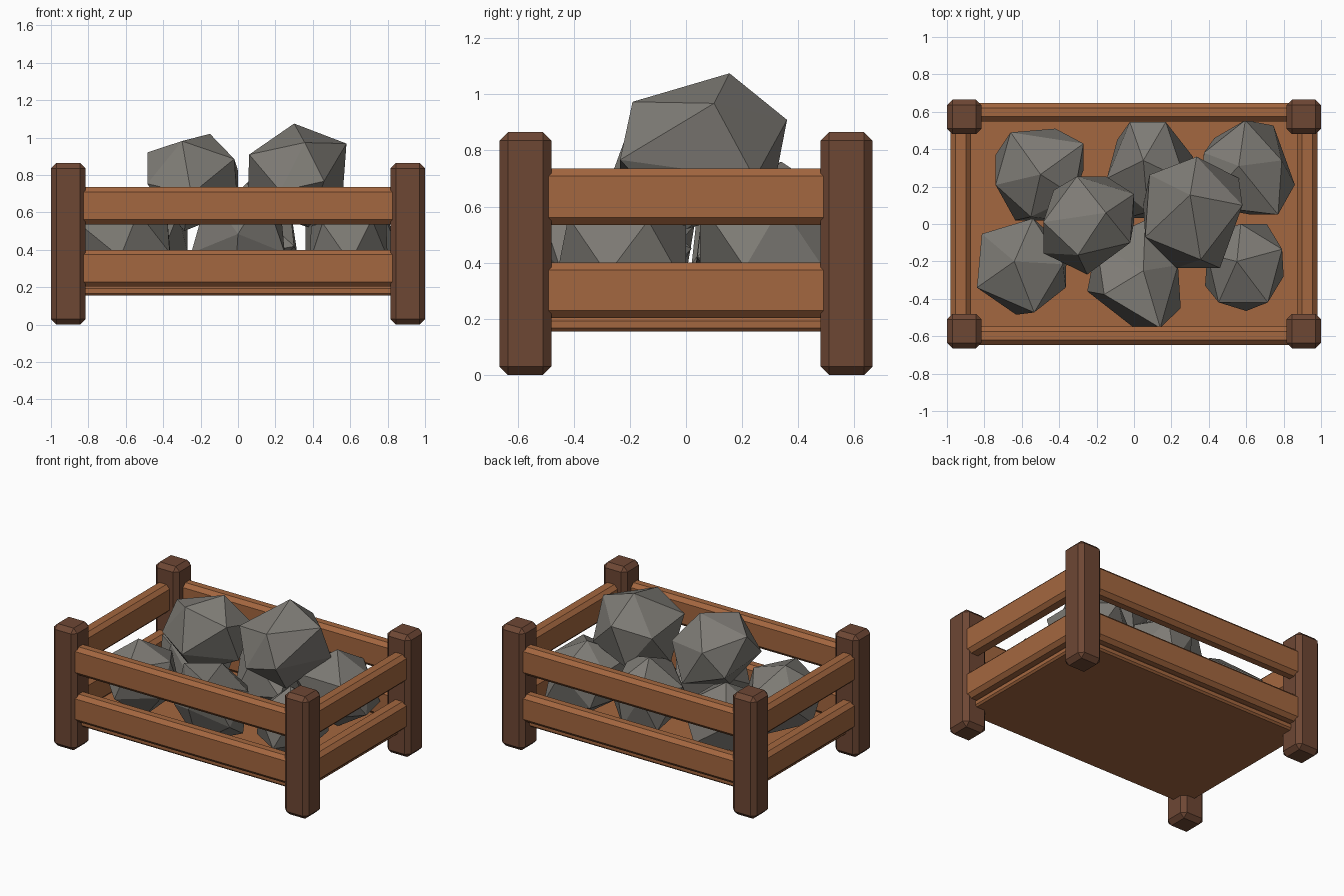
import bpy, bmesh, random
from mathutils import Vector, Euler

if "Cube" in bpy.data.objects:
    bpy.data.objects.remove(bpy.data.objects["Cube"])


def material(name, rgb):
    m = bpy.data.materials.new(name)
    m.diffuse_color = (*rgb, 1)
    m.use_nodes = True
    m.node_tree.nodes["Principled BSDF"].inputs["Base Color"].default_value = m.diffuse_color
    return m


dark_wood = material("dark_wood", (0.155, 0.063, 0.034))
light_wood = material("light_wood", (0.37, 0.135, 0.05))
stone = material("stone", (0.21, 0.2, 0.18))


def add_object(name, bm, mat):
    me = bpy.data.meshes.new(name)
    bm.to_mesh(me)
    bm.free()
    me.materials.append(mat)
    ob = bpy.data.objects.new(name, me)
    bpy.context.collection.objects.link(ob)
    return ob


def box(name, lo, hi, bevel, mat):
    """Chamfered box between two corners."""
    lo, hi = Vector(lo), Vector(hi)
    bm = bmesh.new()
    bmesh.ops.create_cube(bm, size=1)
    for v in bm.verts:
        v.co = (lo + hi) / 2 + v.co * (hi - lo)
    bmesh.ops.bevel(bm, geom=bm.edges[:], offset=bevel, segments=1,
                    profile=0.5, affect='EDGES')
    return add_object(name, bm, mat)


# Corners of a regular icosahedron
bm = bmesh.new()
bmesh.ops.create_icosphere(bm, subdivisions=1, radius=1)
ICO = [v.co.copy() for v in bm.verts]
bm.free()


def fitted(lo, hi, seed):
    """Jittered, randomly turned icosahedron filling a bounding box."""
    rng = random.Random(seed)
    turn = Euler([rng.uniform(0, 6.28) for _ in range(3)]).to_matrix()
    pts = [turn @ (p + Vector([rng.uniform(-0.08, 0.08) for _ in range(3)])) for p in ICO]
    for i in range(3):
        a, b = min(p[i] for p in pts), max(p[i] for p in pts)
        for p in pts:
            p[i] = lo[i] + (p[i] - a) / (b - a) * (hi[i] - lo[i])
    return sorted(pts, key=lambda p: -p.z)


def match(pts, plan):
    """Pair the peak and each plan corner with its nearest free point."""
    free, pairs, cost = pts[1:], [(pts[0], plan[-1])], (pts[0].xy - plan[-1]).length
    for c in plan[:-1]:
        p = min(free, key=lambda q: (q.xy - c).length)
        free.remove(p)
        pairs.append((p, c))
        cost += (p.xy - c).length
    return cost, pairs


def rock(name, z0, z1, plan):
    """Convex rock whose outline from above follows plan; last plan point is the peak."""
    plan = [Vector(c) for c in plan]
    lo = [min(c[i] for c in plan) for i in (0, 1)] + [z0]
    hi = [max(c[i] for c in plan) for i in (0, 1)] + [z1]
    best = min(range(500), key=lambda s: match(fitted(lo, hi, s), plan)[0])
    pts = fitted(lo, hi, best)
    for p, c in match(pts, plan)[1]:
        p.xy = c
    bm = bmesh.new()
    for p in pts:
        bm.verts.new(p)
    hull = bmesh.ops.convex_hull(bm, input=bm.verts[:])
    loose = {g for g in hull["geom_interior"] + hull["geom_unused"]
             if isinstance(g, bmesh.types.BMVert)}
    bmesh.ops.delete(bm, geom=list(loose), context='VERTS')
    bmesh.ops.recalc_face_normals(bm, faces=bm.faces[:])
    return add_object(name, bm, stone)


# Corner posts
for sx, side in ((-1, "left"), (1, "right")):
    for sy, end in ((-1, "front"), (1, "back")):
        cx, cy = sx * 0.9075, sy * 0.5725
        box(f"{end}_{side}_post", (cx - 0.0925, cy - 0.0925, 0),
            (cx + 0.0925, cy + 0.0925, 0.865), 0.03, dark_wood)

# Floor board
box("floor_board", (-0.92, -0.59, 0.155), (0.92, 0.59, 0.205), 0.012, light_wood)

# Two rails on every side
for level, z0, z1 in (("lower", 0.203, 0.40), ("upper", 0.535, 0.735)):
    for s, end, side in ((-1, "front", "left"), (1, "back", "right")):
        y, x = s * 0.597, s * 0.926
        box(f"{level}_{end}_rail", (-0.87, y - 0.049, z0), (0.87, y + 0.049, z1),
            0.026, light_wood)
        box(f"{level}_{side}_rail", (x - 0.054, -0.54, z0), (x + 0.054, 0.54, z1),
            0.026, light_wood)

# Rock pile: six on the floor, two on top
rocks = [
    (0.20, 0.70, [(-.74, .37), (-.66, .49), (-.42, .51), (-.27, .43), (-.32, .15), (-.635, .02), (-.50, .265)]),
    (0.20, 0.68, [(-.84, -.34), (-.54, .03), (-.36, -.13), (-.365, -.34), (-.63, -.485), (-.64, -.2)]),
    (0.20, 0.76, [(.17, .545), (.315, .36), (-.09, .45), (-.145, .245), (.3, .04), (-.05, .03), (.05, .34)]),
    (0.20, 0.71, [(-.25, -.36), (0, -.555), (.14, -.555), (.25, -.45), (.235, -.22), (.06, .02), (-.2, -.1), (.05, -.25)]),
    (0.20, 0.73, [(.595, .555), (.79, .34), (.86, .21), (.77, .05), (.43, .46), (.36, .1), (.56, .31)]),
    (0.20, 0.66, [(.71, 0), (.80, -.28), (.60, -.465), (.38, -.33), (.4, -.05), (.55, -.2)]),
    (0.50, 1.02, [(-.485, .01), (-.43, .18), (-.15, .255), (0, .01), (-.02, -.1), (-.25, -.27), (-.15, .06)]),
    (0.52, 1.075, [(.05, .1), (.335, .36), (.56, .245), (.58, .1), (.46, -.235), (.06, -.07), (.3, .155)]),
]
for i, (z0, z1, plan) in enumerate(rocks):
    rock(f"rock_{i + 1}", z0, z1, plan)
